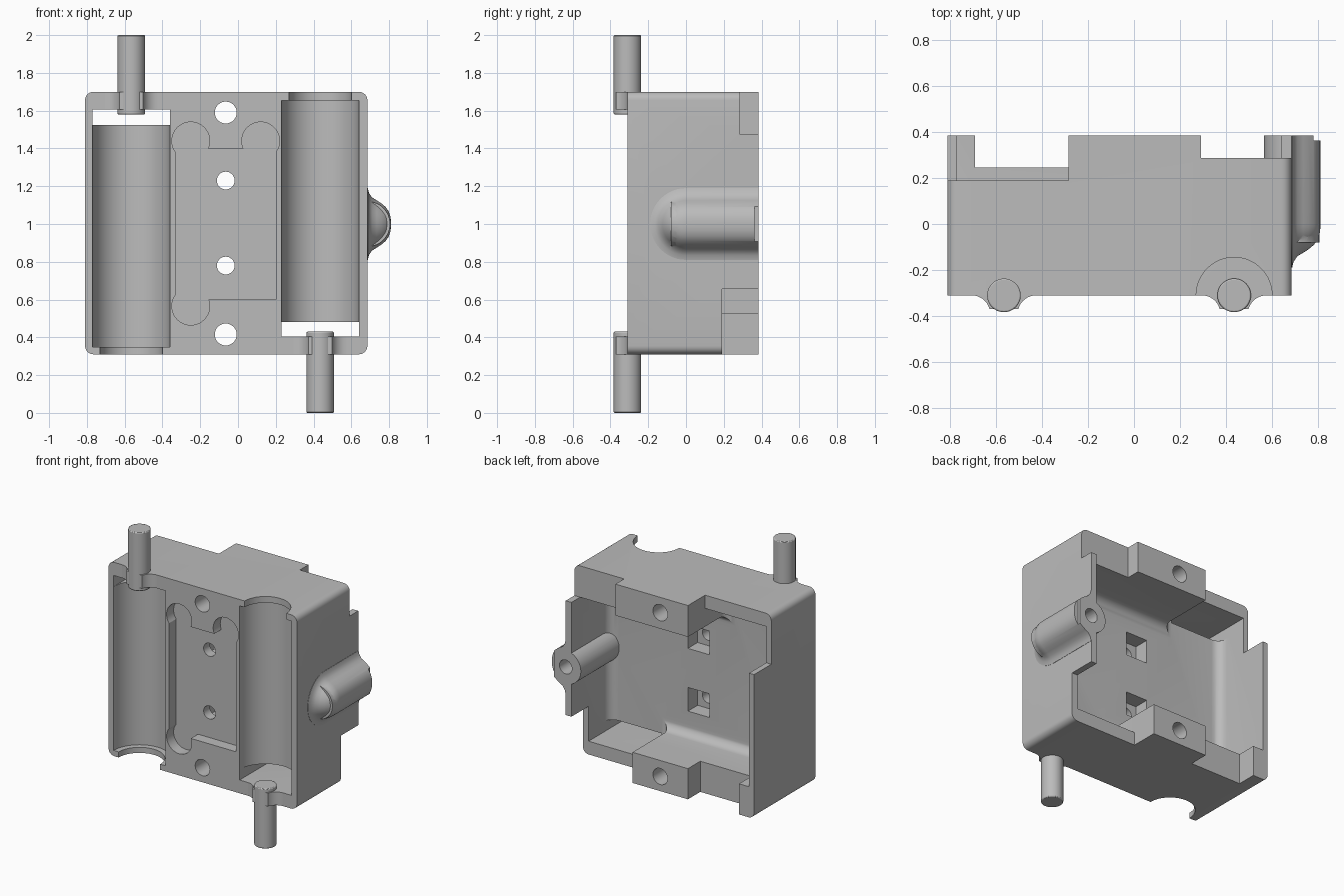
import bpy, bmesh, math
from mathutils import Vector

if "Cube" in bpy.data.objects:
    bpy.data.objects.remove(bpy.data.objects["Cube"])

grey = bpy.data.materials.new("plain grey")
grey.use_nodes = True
COLOUR = (0.5, 0.5, 0.5, 1)
grey.diffuse_color = COLOUR
grey.node_tree.nodes["Principled BSDF"].inputs["Base Color"].default_value = COLOUR

FRONT, BACK = -0.31, 0.385
MID = -0.065                      # centre line of the screw holes


def finish(name, bm):
    bmesh.ops.recalc_face_normals(bm, faces=bm.faces)
    mesh = bpy.data.meshes.new(name)
    bm.to_mesh(mesh)
    bm.free()
    obj = bpy.data.objects.new(name, mesh)
    bpy.context.collection.objects.link(obj)
    mesh.materials.append(grey)
    return obj


def prism(name, points, axis, a, b, bevel_cap=0):
    """Extrude an outline (xz along y, or xy along z) from a to b."""
    def place(p, h):
        return (p[0], h, p[1]) if axis == "y" else (p[0], p[1], h)
    bm = bmesh.new()
    low = [bm.verts.new(place(p, a)) for p in points]
    high = [bm.verts.new(place(p, b)) for p in points]
    cap = bm.faces.new(low)
    bm.faces.new(high)
    for i in range(len(points)):
        j = (i + 1) % len(points)
        bm.faces.new((low[i], low[j], high[j], high[i]))
    bmesh.ops.recalc_face_normals(bm, faces=bm.faces)
    if bevel_cap:
        bmesh.ops.bevel(bm, geom=list(cap.edges), offset=bevel_cap, segments=6,
                        profile=0.5, affect="EDGES")
    return finish(name, bm)


def box(x0, x1, y0, y1, z0, z1):
    return prism("block", [(x0, z0), (x1, z0), (x1, z1), (x0, z1)], "y", y0, y1)


def arc(cx, cy, r, start, end, n):
    return [(cx + r * math.cos(math.radians(start + (end - start) * i / n)),
             cy + r * math.sin(math.radians(start + (end - start) * i / n)))
            for i in range(n + 1)]


def rod(name, cx, cy, r, axis, a, b, n=48):
    return prism(name, arc(cx, cy, r, 0, 360, n)[:-1], axis, a, b)


def combine(target, tool, operation="DIFFERENCE"):
    mod = target.modifiers.new("boolean", "BOOLEAN")
    mod.operation, mod.solver, mod.object = operation, "EXACT", tool
    bpy.ops.object.select_all(action="DESELECT")
    bpy.context.view_layer.objects.active = target
    target.select_set(True)
    bpy.ops.object.modifier_apply(modifier=mod.name)
    bpy.data.objects.remove(tool)


# Outer housing with rounded corners
R = 0.045
outline = (arc(0.685 - R, 1.70 - R, R, 0, 90, 6) + arc(-0.81 + R, 1.70 - R, R, 90, 180, 6)
           + arc(-0.81 + R, 0.31 + R, R, 180, 270, 6) + arc(0.685 - R, 0.31 + R, R, 270, 360, 6))
housing = prism("housing", outline, "y", FRONT, BACK)

# Hollow back with a filleted floor
hollow = [(-0.77, 0.53), (0.155, 0.53), (0.155, 0.405), (0.64, 0.405),
          (0.64, 1.475), (-0.285, 1.475), (-0.285, 1.605), (-0.77, 1.605)]
combine(housing, prism("hollow", hollow, "y", -0.05, 0.6, 0.07))

# Steps in the back rim
for x0, x1, y0, z0, z1 in [(-0.9, -0.285, 0.19, 1.345, 1.8), (0.29, 0.8, 0.287, 1.475, 1.8),
                           (0.155, 0.8, 0.19, 0.2, 0.655), (-0.69, -0.285, 0.245, 0.2, 0.6)]:
    combine(housing, box(x0, x1, y0, 0.6, z0, z1))

# Half-round troughs, their end notches and the through slots
for x, trough, notch, slot in [(-0.565, (0.35, 1.55), (0.2, 0.4), (1.525, 1.605)),
                               (0.435, (0.46, 1.655), (1.6, 1.8), (0.405, 0.48))]:
    combine(housing, rod("trough", x, FRONT, 0.205, "z", *trough, 64))
    combine(housing, rod("notch", x, FRONT, 0.165, "z", *notch, 64))
    combine(housing, box(x - 0.205, x + 0.205, -0.5, 0.1, *slot))

# Shallow front recess with round ears
DEPTH = FRONT + 0.08
combine(housing, box(-0.33, 0.2, -0.5, DEPTH, 0.6, 1.4))
for x, z in [(-0.25, 1.44), (0.12, 1.44), (-0.25, 0.565)]:
    combine(housing, rod("ear", x, z, 0.1, "y", -0.5, DEPTH))

# Screw holes and square nut pockets
for z in (0.415, 1.59):
    combine(housing, rod("hole", MID, z, 0.058, "y", -0.5, 0.6, 32))
for z in (0.78, 1.23):
    combine(housing, rod("hole", MID, z, 0.047, "y", -0.5, 0.1, 32))
    combine(housing, box(MID - 0.085, MID + 0.085, -0.16, 0.1, z - 0.085, z + 0.085))

# Side boss: tube inside the wall and a flared bulge outside
combine(housing, rod("tube", 0.685, 1.0, 0.12, "y", -0.08, BACK), "UNION")
bm = bmesh.new()
rings = []
profile = [(0.19, 0.65), (0.19, 0.687), (0.165, 0.693), (0.14, 0.71), (0.125, 0.735),
           (0.11, 0.758), (0.09, 0.782), (0.065, 0.799), (0.035, 0.808), (0.01, 0.81)]
for r, x in profile:
    path = [(BACK, 1 + r)] + arc(0, 1, r, 90, 270, 24) + [(BACK, 1 - r)]
    rings.append([bm.verts.new((x, y, z)) for y, z in path])
for lower, upper in zip(rings, rings[1:]):
    for i in range(len(lower)):
        j = (i + 1) % len(lower)
        if j:
            bm.faces.new((lower[i], lower[j], upper[j], upper[i]))
bm.faces.new(rings[0])
bm.faces.new(rings[-1])
bm.faces.new([r[0] for r in rings] + [r[-1] for r in reversed(rings)])
combine(housing, finish("bulge", bm), "UNION")
combine(housing, box(0.78, 0.9, 0.362, 0.6, 0.8, 1.2))
combine(housing, rod("boss_hole", 0.685, 1.0, 0.05, "y", 0.0, 0.6, 32))

# Pins with flared roots on the front face
parts = [housing]
for label, x, span, root in [("upper", -0.565, (1.58, 2.0), (1.605, 1.70)),
                             ("lower", 0.435, (0.0, 0.43), (0.31, 0.405))]:
    pin = rod(label + "_pin", x, FRONT, 0.073, "z", *span)
    edge = pin.modifiers.new("edge", "BEVEL")
    edge.width, edge.segments, edge.limit_method = 0.006, 2, "ANGLE"
    edge.angle_limit = math.radians(60)
    side = arc(0.14, FRONT - 0.08, 0.08, 90, 165, 8)
    flare = ([(x + 0.14, FRONT + 0.02)] + [(x + a, b) for a, b in side]
             + [(x - a, b) for a, b in reversed(side)] + [(x - 0.14, FRONT + 0.02)])
    parts += [pin, prism(label + "_pin_root", flare, "z", *root)]

# Smooth the curved faces, keep the edges sharp
bpy.ops.object.select_all(action="DESELECT")
for obj in parts:
    obj.select_set(True)
bpy.context.view_layer.objects.active = housing
bpy.ops.object.shade_smooth_by_angle(angle=math.radians(30))
